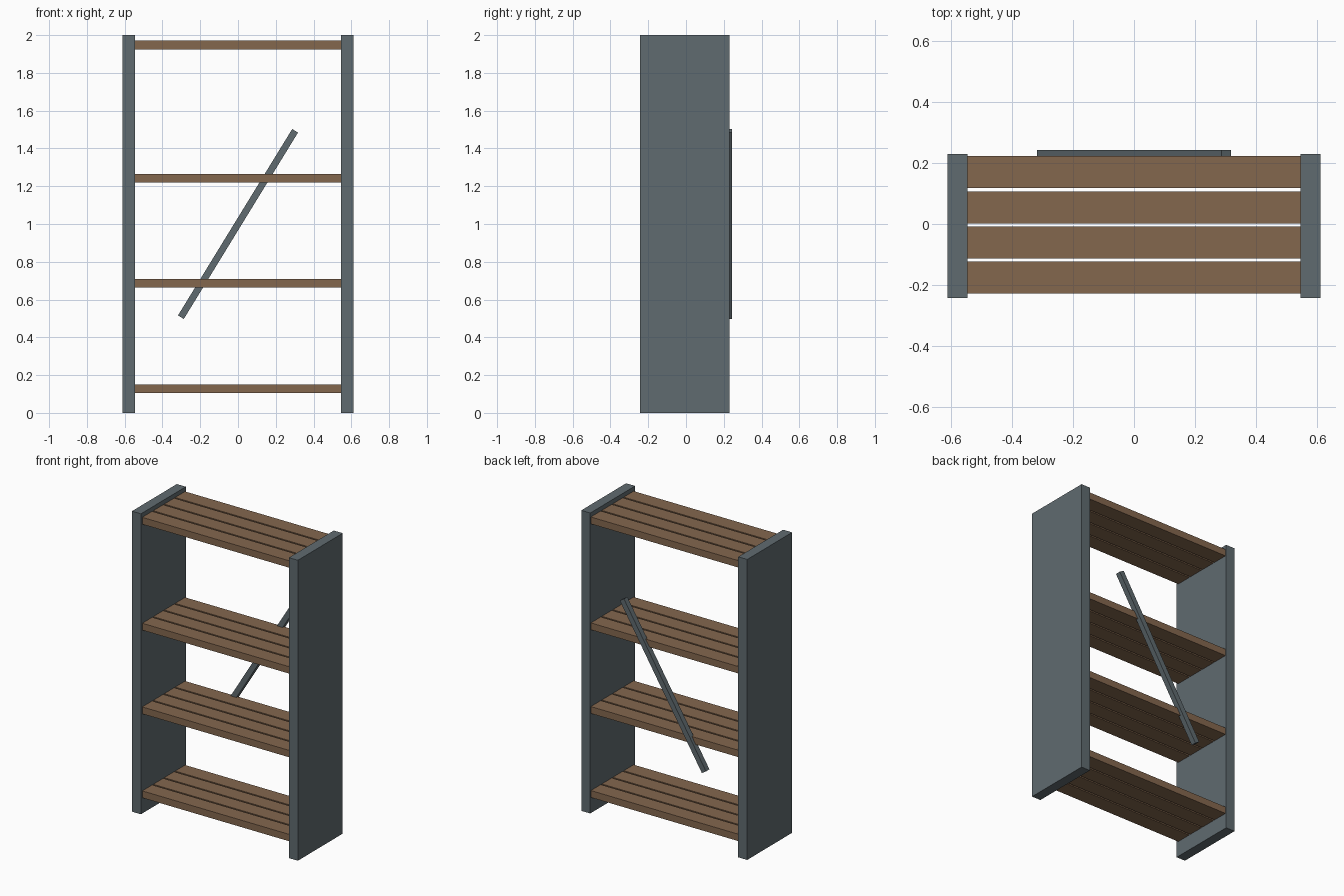
import bpy
import math

if "Cube" in bpy.data.objects:
    bpy.data.objects.remove(bpy.data.objects["Cube"])


def material(name, rgb):
    m = bpy.data.materials.new(name)
    m.diffuse_color = (*rgb, 1)
    m.use_nodes = True
    m.node_tree.nodes["Principled BSDF"].inputs["Base Color"].default_value = m.diffuse_color
    return m


wood = material("brown_wood", (0.23, 0.136, 0.076))
metal = material("slate_grey", (0.117, 0.147, 0.162))


def box(name, center, size, mat, tilt=0.0):
    bpy.ops.mesh.primitive_cube_add(size=1, location=center, rotation=(0, tilt, 0))
    ob = bpy.context.object
    ob.name = name
    ob.scale = size
    bpy.ops.object.transform_apply(location=False, rotation=False, scale=True)
    ob.data.materials.append(mat)
    return ob


# Side panels
for side, label in ((-1, "left"), (1, "right")):
    box(f"{label}_side_panel", (side * 0.578, -0.007, 1.0), (0.066, 0.472, 2.0), metal)

# Four shelves, each made of four slats with open gaps
for s, z in enumerate((0.127, 0.686, 1.243, 1.948), 1):
    for i in range(4):
        y = -0.003 + (i - 1.5) * 0.1153
        box(f"shelf_{s}_slat_{i + 1}", (0, y, z), (1.09, 0.1045, 0.046), wood)

# Diagonal brace let into the back edges of the middle shelves
box("back_brace", (0, 0.225, 1.0), (1.157, 0.036, 0.036), metal, -math.radians(58.5))
